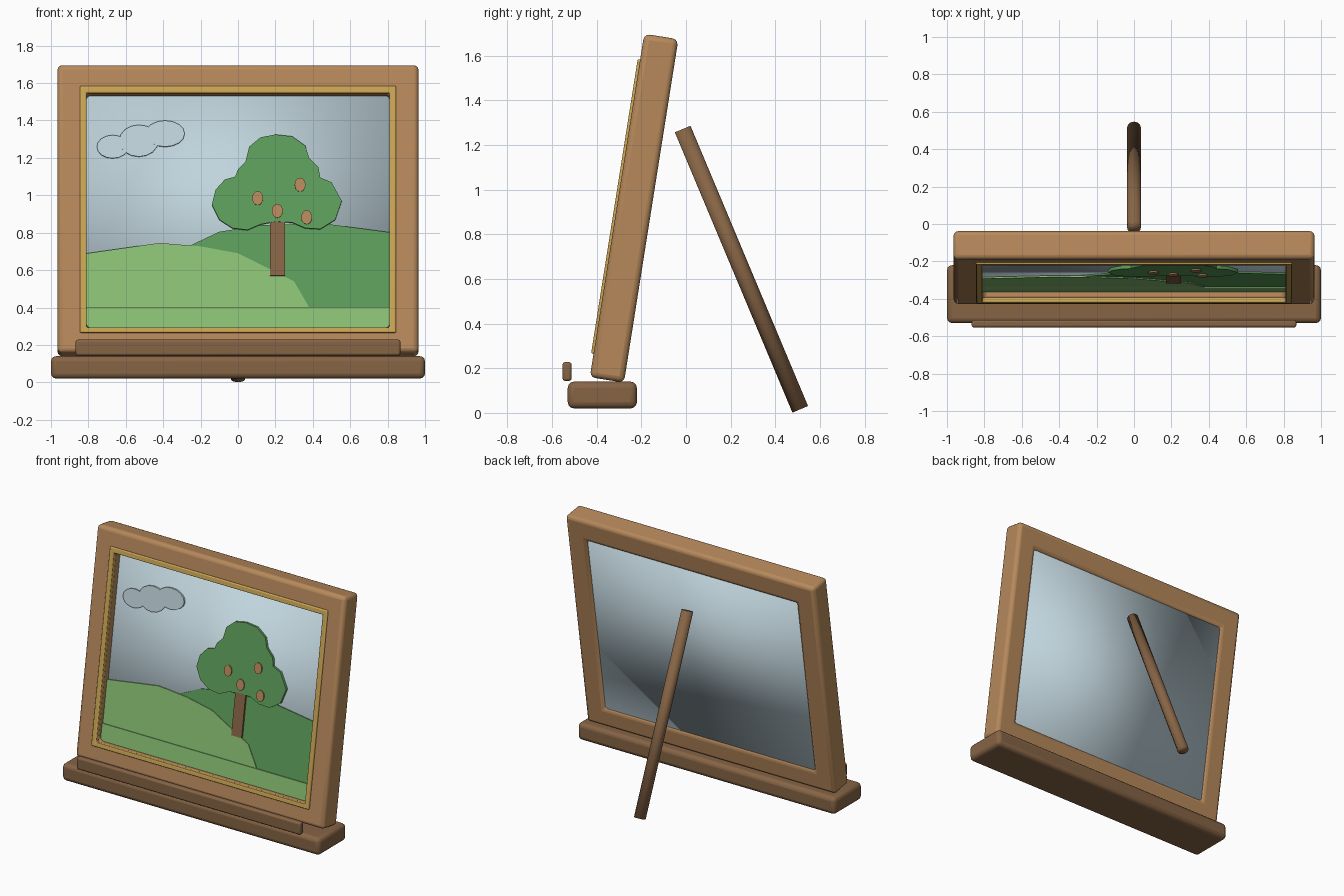
import bpy, bmesh, math
from mathutils import Matrix, Vector

if "Cube" in bpy.data.objects:
    bpy.data.objects.remove(bpy.data.objects["Cube"])

TILT = math.radians(9)
ORIGIN = Vector((0, -0.431, 0.16))          # front bottom edge of the leaning frame
LEAN = Matrix.Translation(ORIGIN) @ Matrix.Rotation(-TILT, 4, 'X')


def material(name, rgb):
    m = bpy.data.materials.new(name)
    m.diffuse_color = (*rgb, 1)
    m.use_nodes = True
    m.node_tree.nodes["Principled BSDF"].inputs["Base Color"].default_value = m.diffuse_color
    return m


FRAME = material("light wood", (0.47, 0.25, 0.105))
BASE = material("dark wood", (0.24, 0.128, 0.06))
GOLD = material("gold", (0.60, 0.38, 0.09))
SKY = material("pale blue", (0.53, 0.66, 0.72))
LIGHT = material("light green", (0.26, 0.54, 0.18))
DARK = material("dark green", (0.11, 0.34, 0.105))


def finish(bm, name, mat, bevel=0, matrix=None, segments=3, angle=40):
    bmesh.ops.recalc_face_normals(bm, faces=bm.faces)
    me = bpy.data.meshes.new(name)
    bm.to_mesh(me)
    bm.free()
    me.materials.append(mat)
    ob = bpy.data.objects.new(name, me)
    bpy.context.collection.objects.link(ob)
    if matrix:
        ob.matrix_world = matrix
    if bevel:
        b = ob.modifiers.new("bevel", 'BEVEL')
        b.width, b.segments, b.limit_method = bevel, segments, 'ANGLE'
    bpy.ops.object.select_all(action='DESELECT')
    ob.select_set(True)
    bpy.context.view_layer.objects.active = ob
    bpy.ops.object.shade_smooth_by_angle(angle=math.radians(angle))
    return ob


def box(name, lo, hi, mat, bevel=0, matrix=None, **kw):
    bm = bmesh.new()
    lo, hi = Vector(lo), Vector(hi)
    size = hi - lo
    bmesh.ops.create_cube(bm, size=1, matrix=Matrix.Translation((lo + hi) / 2) @ Matrix.Diagonal((*size, 1)))
    return finish(bm, name, mat, bevel, matrix, **kw)


def up(z, w):
    """Front-view height to height along the leaning frame, at depth w."""
    return (z - ORIGIN.z + w * math.sin(TILT)) / math.cos(TILT)


def plate(name, pts, w, depth, mat):
    """Flat cut-out from front-view points, lying in the leaning picture."""
    bm = bmesh.new()
    f = bm.faces.new([bm.verts.new((x, w, up(z, w))) for x, z in pts])
    r = bmesh.ops.extrude_face_region(bm, geom=[f])
    bmesh.ops.translate(bm, vec=(0, depth, 0), verts=[v for v in r['geom'] if isinstance(v, bmesh.types.BMVert)])
    return finish(bm, name, mat, 0, LEAN)


def ring(name, outer, inner, w0, w1, mat, bevel):
    """Rectangular border; outer and inner are (half width, bottom, top)."""
    bm = bmesh.new()
    loops = []
    for (hx, b, t), w in ((outer, w0), (inner, w0), (inner, w1), (outer, w1)):
        loops.append([bm.verts.new((x, w, z)) for x, z in ((-hx, b), (hx, b), (hx, t), (-hx, t))])
    for k in range(4):
        a, c = loops[k], loops[(k + 1) % 4]
        for i in range(4):
            j = (i + 1) % 4
            bm.faces.new((a[i], a[j], c[j], c[i]))
    return finish(bm, name, mat, bevel, LEAN)


def ellipse(cx, cz, rx, rz, n=16):
    return [(cx + rx * math.cos(2 * math.pi * i / n), cz + rz * math.sin(2 * math.pi * i / n)) for i in range(n)]


# Base ledge and front lip
box("base", (-1, -0.53, 0.02), (1, -0.22, 0.14), BASE, 0.028)
box("front_lip", (-0.868, -0.553, 0.143), (0.868, -0.513, 0.228), BASE, 0.012)

# Leaning frame, with the gold trim lying on its inner front edge
ring("picture_frame", (0.965, 0, 1.558), (0.812, 0.137, 1.4), 0, 0.155, FRAME, 0.025)
ring("gold_trim", (0.845, 0.106, 1.441), (0.81, 0.135, 1.404), -0.011, 0.022, GOLD, 0.007)

# Picture panel, visible from the back as well
box("sky_panel", (-0.825, 0.068, 0.12), (0.825, 0.14, 1.415), SKY, 0, LEAN, angle=180)

# Hills and foreground
plate("far_hill", [(-0.813, 0.28), (0.813, 0.28), (0.813, 0.802), (0.45, 0.85), (0.12, 0.84), (-0.1, 0.805),
                   (-0.28, 0.72), (-0.5, 0.55)], 0.06, 0.009, DARK)
plate("near_hill", [(-0.813, 0.28), (0.43, 0.28), (0.375, 0.41), (0.3, 0.54), (0.17, 0.605), (0, 0.69),
                    (-0.2, 0.727), (-0.42, 0.745), (-0.813, 0.689)], 0.054, 0.009, LIGHT)
plate("grass_strip", [(-0.813, 0.27), (0.813, 0.27), (0.813, 0.402), (-0.813, 0.402)], 0.046, 0.009, LIGHT)

# Tree
plate("tree_trunk", [(0.17, 0.57), (0.25, 0.57), (0.25, 0.88), (0.17, 0.88)], 0.047, 0.015, BASE)
plate("tree_foliage", [(0.2, 0.86), (0.12, 0.845), (0.05, 0.815), (-0.03, 0.825), (-0.1, 0.87), (-0.14, 0.95),
                       (-0.12, 1.03), (-0.07, 1.085), (-0.015, 1.1), (0, 1.14), (0.04, 1.18), (0.06, 1.26),
                       (0.12, 1.31), (0.2, 1.325), (0.29, 1.315), (0.36, 1.265), (0.38, 1.2), (0.43, 1.15),
                       (0.44, 1.095), (0.5, 1.07), (0.555, 0.97), (0.52, 0.87), (0.44, 0.82), (0.36, 0.825),
                       (0.29, 0.855)], 0.043, 0.018, DARK)
for x, z in ((0.105, 0.985), (0.21, 0.917), (0.332, 1.057), (0.367, 0.883)):
    plate("fruit", ellipse(x, z, 0.029, 0.037), 0.035, 0.009, FRAME)

# Cloud puffs, at slightly staggered depths
for i, e in enumerate(((-0.67, 1.26, 0.085, 0.062), (-0.53, 1.292, 0.105, 0.085), (-0.39, 1.33, 0.105, 0.07))):
    plate("cloud_puff", ellipse(*e), 0.058 - 0.002 * i, 0.012 + 0.002 * i, SKY)

# Back strut
a, b = Vector((0, -0.015, 1.272)), Vector((0, 0.512, 0.016))
bm = bmesh.new()
bmesh.ops.create_cone(bm, cap_ends=True, segments=12, radius1=0.038, radius2=0.038, depth=(a - b).length,
                      matrix=Matrix.Translation((a + b) / 2) @ (a - b).to_track_quat('Z', 'Y').to_matrix().to_4x4())
finish(bm, "back_strut", BASE, angle=180)
